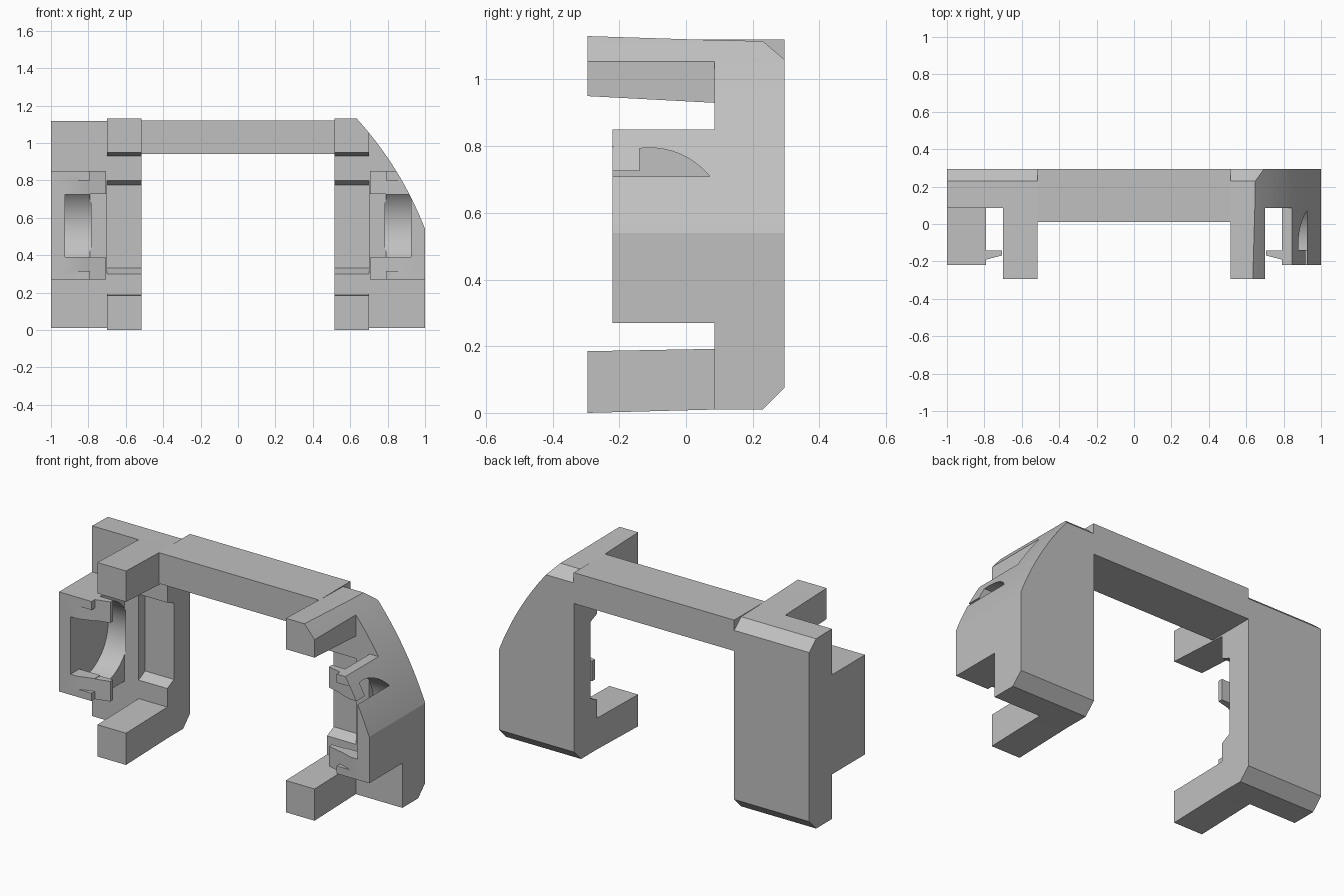
import bpy, bmesh, math
from mathutils import Vector

if "Cube" in bpy.data.objects:
    bpy.data.objects.remove(bpy.data.objects["Cube"], do_unlink=True)

grey = bpy.data.materials.new("plain_grey")
grey.use_nodes = True
GREY = (0.53, 0.53, 0.53, 1)
grey.diffuse_color = GREY
grey.node_tree.nodes["Principled BSDF"].inputs["Base Color"].default_value = GREY


def prism(name, pts, axis, lo, hi, side=1):
    """Extrude a 2D profile along an axis; side=-1 mirrors it in x."""
    place = {"x": lambda p, d: (d, p[0], p[1]),
             "y": lambda p, d: (p[0], d, p[1]),
             "z": lambda p, d: (p[0], p[1], d)}[axis]
    bm = bmesh.new()
    rings = []
    for d in (lo, hi):
        ring = []
        for p in pts:
            x, y, z = place(p, d)
            ring.append(bm.verts.new((x * side, y, z)))
        rings.append(ring)
        bm.faces.new(ring)
    n = len(pts)
    for i in range(n):
        j = (i + 1) % n
        bm.faces.new((rings[0][i], rings[0][j], rings[1][j], rings[1][i]))
    bmesh.ops.recalc_face_normals(bm, faces=bm.faces[:])
    me = bpy.data.meshes.new(name)
    bm.to_mesh(me)
    bm.free()
    me.materials.append(grey)
    ob = bpy.data.objects.new(name, me)
    bpy.context.collection.objects.link(ob)
    return ob


def select(ob):
    bpy.ops.object.select_all(action="DESELECT")
    ob.select_set(True)
    bpy.context.view_layer.objects.active = ob


def cut(ob, cutter):
    select(ob)
    mod = ob.modifiers.new("cut", "BOOLEAN")
    mod.operation = "DIFFERENCE"
    mod.solver = "EXACT"
    mod.object = cutter
    bpy.ops.object.modifier_apply(modifier=mod.name)


def rect(a, b, c, d):
    return [(a, c), (b, c), (b, d), (a, d)]


# Profiles (y, z) of the forked post and of the outer plate
back = [(0.085, 0.01), (0.23, 0.01), (0.295, 0.075),
        (0.295, 1.06), (0.23, 1.115), (0.085, 1.118)]
post = [(-0.295, 0)] + back + [
    (-0.295, 1.13), (-0.295, 0.95), (0.085, 0.93), (0.085, 0.80),
    (0.145, 0.775), (0.145, 0.33), (0.085, 0.30), (0.085, 0.192), (-0.295, 0.185)]

# Round bore that opens to the front through a narrower window
bore = [(-0.3, 0.39), (-0.14, 0.39)]
for i in range(33):
    a = math.radians(-97.3 + 194.6 * i / 32)
    bore.append((-0.11 + 0.235 * math.cos(a), 0.56 + 0.235 * math.sin(a)))
bore += [(-0.14, 0.725), (-0.3, 0.725)]

# Curved outer shoulder (x, z), removed from the left side only
p0, p1 = Vector((0.635, 1.13)), Vector((1.0, 0.54))
bulge = Vector((0.85, 0.526)) * 0.032
shoulder = [tuple(p0.lerp(p1, i / 24) + bulge * 4 * (i / 24) * (1 - i / 24))
            for i in range(25)]
shoulder += [(1.3, 0.54), (1.3, 1.4), (0.59, 1.4), (0.59, 1.2)]

parts = [prism("cross_bar", rect(0.01, 0.295, 0.94, 1.12), "x", -0.517, 0.517)]
cutters = []
shoulder_cutter = prism("shoulder_cutter", shoulder, "y", -0.5, 0.5)
cutters.append(shoulder_cutter)

for label, s in (("left", 1), ("right", -1)):
    arm = prism(label + "_forked_post", post, "x", 0.515, 0.70, s)
    plate = prism(label + "_outer_plate", back, "x", 0.70, 1.0, s)
    block = prism(label + "_holder_block", rect(-0.22, 0.085, 0.27, 0.85),
                  "x", 0.79, 1.0, s)
    bore_cutter = prism(label + "_bore_cutter", bore, "x", 0.785, 0.925, s)
    cutters.append(bore_cutter)
    cut(block, bore_cutter)
    cut(plate, bore_cutter)

    # Sloped grooves and the clip tabs that continue them inwards
    for pos, g0, g1, t0, t1 in (("upper", 0.725, 0.80, 0.728, 0.85),
                                ("lower", 0.315, 0.39, 0.27, 0.387)):
        groove = prism(label + pos + "_groove_cutter",
                       [(0.885, -0.222), (0.78, -0.187), (0.78, -0.25), (0.885, -0.25)],
                       "z", g0, g1, s)
        cutters.append(groove)
        cut(block, groove)
        parts.append(prism(f"{label}_{pos}_clip_tab",
                           [(0.705, -0.142), (0.79, -0.142), (0.79, -0.19), (0.705, -0.168)],
                           "z", t0, t1, s))
    if s == 1:
        for ob in (arm, plate, block):
            cut(ob, shoulder_cutter)
    parts += [arm, plate, block]

for c in cutters:
    bpy.data.objects.remove(c, do_unlink=True)

for ob in parts:
    select(ob)
    bpy.ops.object.shade_smooth_by_angle(angle=math.radians(20))
